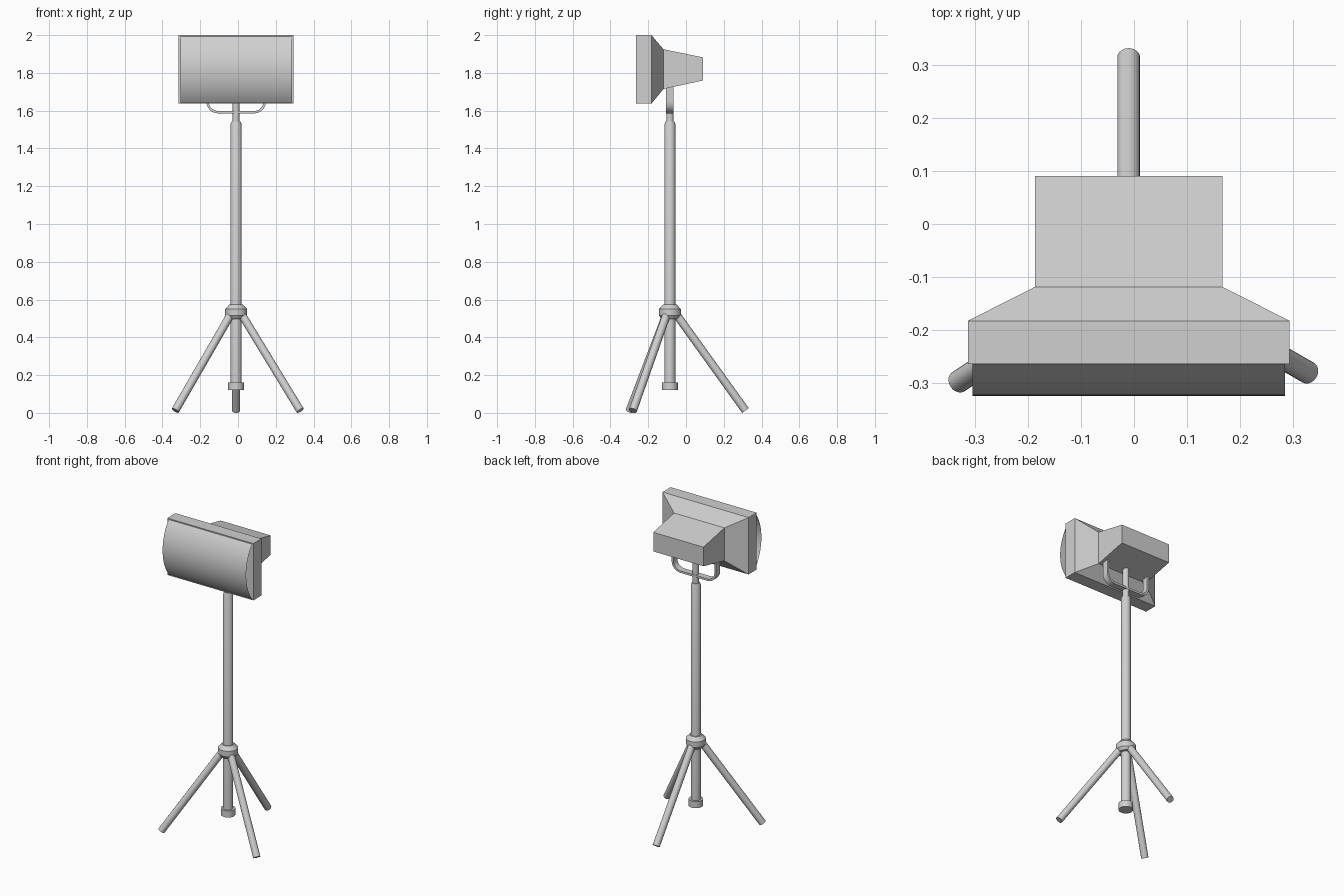
import bpy, bmesh
from math import sin, cos, pi, radians
from mathutils import Vector

cube = bpy.data.objects.get("Cube")
if cube:
    bpy.data.objects.remove(cube, do_unlink=True)

CX, CY = -0.01, -0.085  # mast axis

grey = bpy.data.materials.new("light grey")
grey.use_nodes = True
colour = (0.63, 0.63, 0.63, 1)
grey.diffuse_color = colour
grey.node_tree.nodes["Principled BSDF"].inputs["Base Color"].default_value = colour


def skin(name, rings, closed=True, caps=True, smooth=True):
    """Join a row of equal-length point rings into a surface."""
    bm = bmesh.new()
    loops = [[bm.verts.new(p) for p in ring] for ring in rings]
    n = len(loops[0])
    for a, b in zip(loops, loops[1:]):
        for i in range(n if closed else n - 1):
            j = (i + 1) % n
            bm.faces.new((a[i], a[j], b[j], b[i]))
    if caps:
        bm.faces.new(loops[0][::-1])
        bm.faces.new(loops[-1])
        bmesh.ops.recalc_face_normals(bm, faces=bm.faces)
    mesh = bpy.data.meshes.new(name)
    bm.to_mesh(mesh)
    bm.free()
    mesh.materials.append(grey)
    obj = bpy.data.objects.new(name, mesh)
    bpy.context.collection.objects.link(obj)
    if smooth:
        bpy.ops.object.select_all(action='DESELECT')
        obj.select_set(True)
        bpy.context.view_layer.objects.active = obj
        bpy.ops.object.shade_smooth_by_angle(angle=radians(30))
    return obj


def turned(name, profile, sides=24):
    """Lathe (radius, height) pairs around the mast axis."""
    return skin(name, [[(CX + r * cos(2 * pi * i / sides), CY + r * sin(2 * pi * i / sides), z)
                        for i in range(sides)] for r, z in profile])


def rod(name, start, end, radius, sides=20):
    start, end = Vector(start), Vector(end)
    axis = (end - start).normalized()
    u = axis.cross(Vector((0, 0, 1))).normalized()
    v = axis.cross(u)
    return skin(name, [[p + radius * (u * cos(2 * pi * i / sides) + v * sin(2 * pi * i / sides))
                        for i in range(sides)] for p in (start, end)])


# Mast
turned("mast", [(0.029, 0.15), (0.029, 1.53), (0.023, 1.543)])
turned("mast_foot", [(0.042, 0.12), (0.042, 0.162)])
turned("tripod_collar", [(0.045, 0.497), (0.058, 0.515), (0.058, 0.55), (0.036, 0.573)])
turned("neck", [(0.019, 1.53), (0.019, 1.735)])

# Tripod legs
for name, angle, reach in (("back_leg", 90, 0.40), ("right_leg", 213.5, 0.386), ("left_leg", 330, 0.392)):
    dx, dy = cos(radians(angle)), sin(radians(angle))
    rod(name, (CX + 0.035 * dx, CY + 0.035 * dy, 0.52),
        (CX + reach * dx, CY + reach * dy, 0.0125), 0.0215)

# U-shaped bracket: flat strip bent round two corners
HALF, BEND, LOW, TOP = 0.151, 0.055, 1.592, 1.735
path = [(-HALF, TOP, 0)]
for side in (-1, 1):
    for k in range(7):
        t = (k if side < 0 else 6 - k) / 6 * pi / 2
        path.append((side * (HALF - BEND + BEND * cos(t)), LOW + BEND - BEND * sin(t), t * side))
path.append((HALF, TOP, 0))
rings = []
for x, z, t in path:
    side = -1 if x < 0 else 1
    nx, nz = side * cos(abs(t)) * 0.0065, -sin(abs(t)) * 0.0065
    rings.append([(CX + x + s * nx, CY + w, z + s * nz)
                  for s, w in ((-1, -0.02), (1, -0.02), (1, 0.02), (-1, 0.02))])
skin("bracket", rings)

# Lamp housing: (depth, half width, bottom, top) sections from front to back
sections = [(-0.265, 0.304, 1.637, 2.0), (-0.183, 0.304, 1.637, 2.0),
            (-0.119, 0.1775, 1.715, 1.925), (0.091, 0.1775, 1.76, 1.882)]
skin("lamp_housing", [[(CX + s * hw, y, z) for s, z in ((-1, lo), (1, lo), (1, hi), (-1, hi))]
                      for y, hw, lo, hi in sections], smooth=False)

# Bulging front lens, an open curved sheet
steps, rise, half_h = 20, 0.06, 0.175
radius = (half_h ** 2 + rise ** 2) / (2 * rise)
arc = []
for i in range(steps + 1):
    h = half_h * (2 * i / steps - 1)
    arc.append((-0.265 - rise + radius - (radius ** 2 - h ** 2) ** 0.5, 1.8185 + h))
skin("lens", [[(CX + x, y, z) for x in (-0.295, 0.295)] for y, z in arc], closed=False, caps=False)
